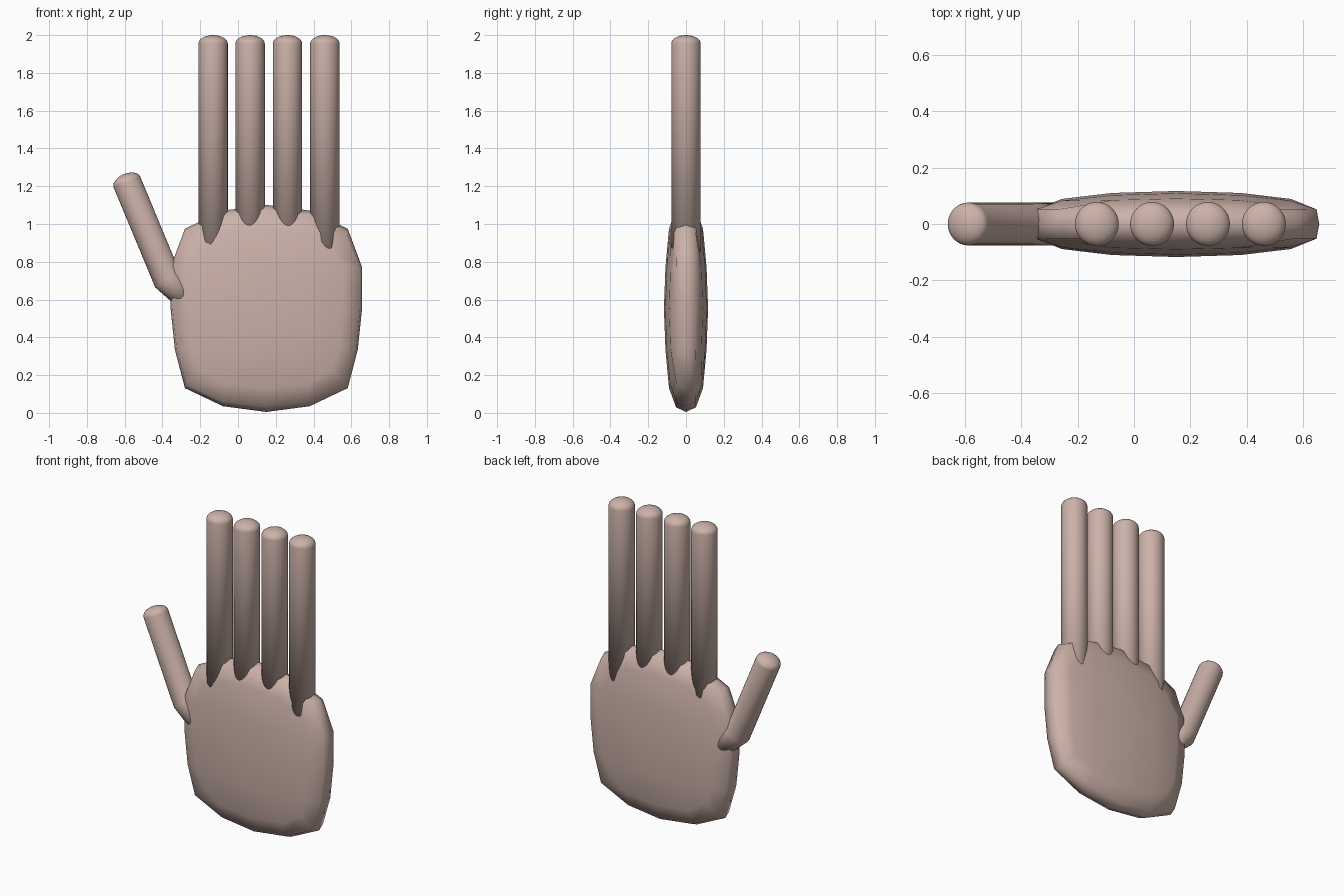
import bpy, bmesh, math
from mathutils import Vector

if "Cube" in bpy.data.objects:
    bpy.data.objects.remove(bpy.data.objects["Cube"])

skin = bpy.data.materials.new("skin")
skin.diffuse_color = (0.604, 0.445, 0.397, 1)
skin.use_nodes = True
skin.node_tree.nodes["Principled BSDF"].inputs["Base Color"].default_value = skin.diffuse_color


def finish(name, bm):
    bmesh.ops.recalc_face_normals(bm, faces=bm.faces)
    for f in bm.faces:
        f.smooth = True
    me = bpy.data.meshes.new(name)
    bm.to_mesh(me)
    bm.free()
    me.materials.append(skin)
    ob = bpy.data.objects.new(name, me)
    bpy.context.collection.objects.link(ob)
    return ob


def tube(name, path, radius, dome, sides=32):
    """Round tube along a path in the XZ plane, domed at its last point."""
    pts = [Vector((x, 0, z)) for x, z in path]
    dirs = [(b - a).normalized() for a, b in zip(pts, pts[1:])]
    rings = []
    for i, p in enumerate(pts):
        d0, d1 = dirs[max(i - 1, 0)], dirs[min(i, len(dirs) - 1)]
        d = (d0 + d1).normalized()
        rings.append((p, d, radius, 1 / d.dot(d0)))  # widen mitred bends
    for k in range(1, 6):
        t = k / 6 * math.pi / 2
        rings.append((pts[-1] + dirs[-1] * dome * math.sin(t), dirs[-1],
                      radius * math.cos(t), 1))
    bm = bmesh.new()
    loops = []
    for c, d, r, w in rings:
        side = Vector((d.z, 0, -d.x))
        loops.append([bm.verts.new(c + side * r * w * math.cos(a) + Vector((0, r * math.sin(a), 0)))
                      for a in (2 * math.pi * j / sides for j in range(sides))])
    for lo, hi in zip(loops, loops[1:]):
        for j in range(sides):
            k = (j + 1) % sides
            bm.faces.new((lo[j], lo[k], hi[k], hi[j]))
    bm.faces.new(loops[0])
    tip = bm.verts.new(pts[-1] + dirs[-1] * dome)
    for j in range(sides):
        bm.faces.new((loops[-1][j], loops[-1][(j + 1) % sides], tip))
    return finish(name, bm)


# Palm: a gridded cube pulled into a flat, rounded cushion
def lerp3(t, mid, end):
    t = abs(t)
    return 1 + (mid - 1) * t * 2 if t <= 0.5 else mid + (end - mid) * (t - 0.5) * 2


def axis(t, inner, shrink):
    """Place a grid coordinate, pulling its outer rows in by shrink."""
    base = math.copysign(inner * min(abs(t) * 2, 1) + (1 - inner) * max(abs(t) * 2 - 1, 0), t)
    return base * (1 - (1 - shrink) * abs(t) ** 3)


bm = bmesh.new()
bmesh.ops.create_cube(bm, size=2)
bmesh.ops.subdivide_edges(bm, edges=bm.edges[:], cuts=3, use_grid_fill=True)
for v in bm.verts:
    u, w, h = v.co
    x = axis(u, 0.46, lerp3(h, 1.0 if h > 0 else 0.955, 0.85) * lerp3(w, 0.98, 0.80))
    y = axis(w, 0.46, lerp3(u, 0.94, 0.76) * lerp3(h, 0.93, 0.77))
    z = axis(h, 0.41, lerp3(u, 0.945, 0.77) * lerp3(w, 0.955, 0.77))
    v.co = (0.15 + 0.507 * x, 0.117 * y, 0.553 + 0.548 * z)
finish("palm", bm)

# Four straight fingers
for i, x in enumerate((-0.132, 0.064, 0.262, 0.46)):
    tube(f"finger_{i + 1}", [(x, 0.75), (x, 1.955)], 0.078, 0.045)

# Bent thumb
tube("thumb", [(-0.25, 0.60), (-0.375, 0.71), (-0.588, 1.222)], 0.076, 0.045)
